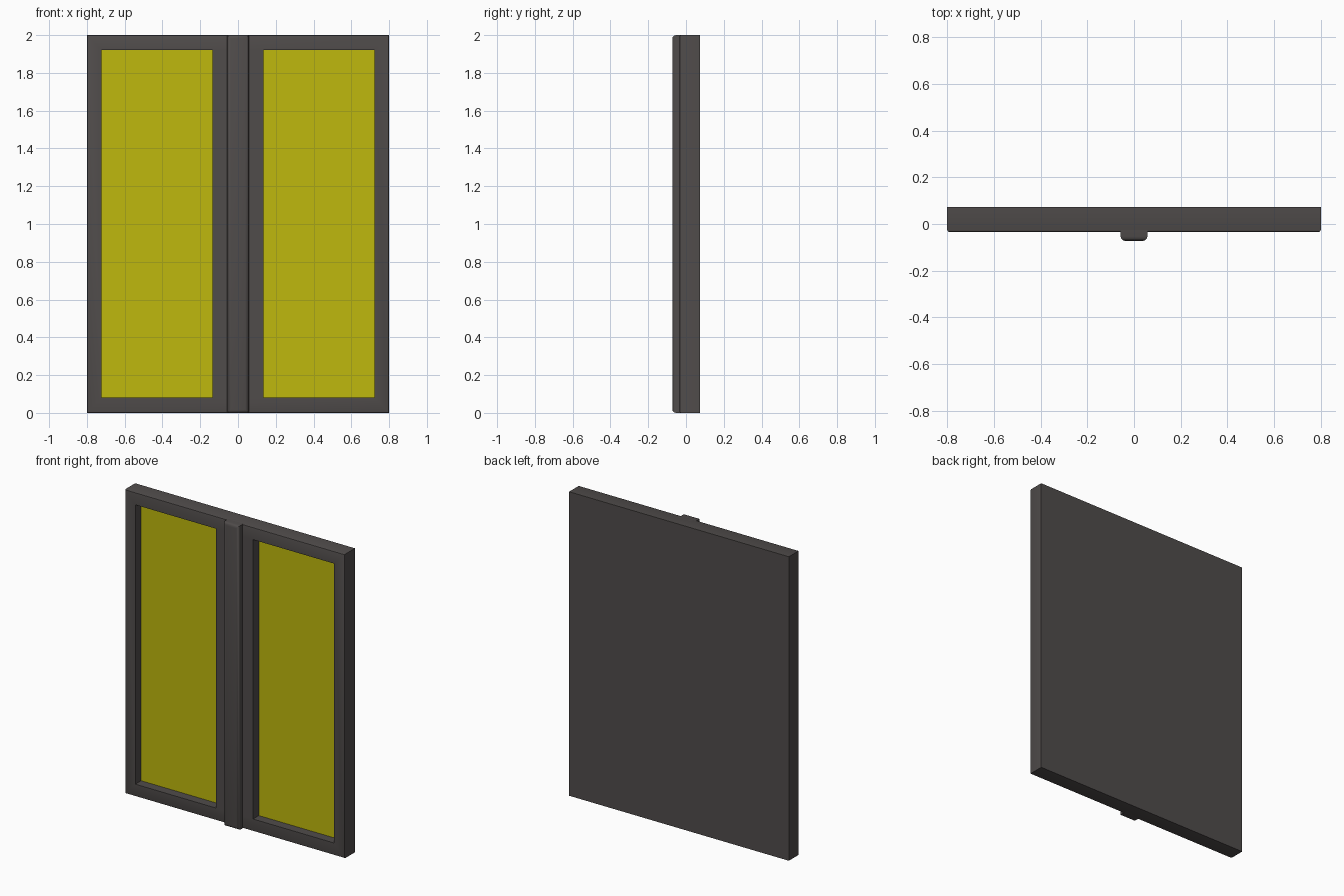
import bpy
import bmesh
from mathutils import Vector

default = bpy.data.objects.get("Cube")
if default:
    bpy.data.objects.remove(default, do_unlink=True)

W, H = 0.8, 2.0                 # half width, height
BACK, FRONT, POST = 0.073, -0.035, -0.072
GLASS = 0.025                   # depth of the pane surface


def material(name, rgb):
    m = bpy.data.materials.new(name)
    m.use_nodes = True
    m.diffuse_color = (*rgb, 1)
    m.node_tree.nodes["Principled BSDF"].inputs["Base Color"].default_value = (*rgb, 1)
    return m


def box(name, low, high, mat, bevel=0.0, segments=1):
    """Box between two corners; bevel rounds only the edges of its front face."""
    low, high = Vector(low), Vector(high)
    bm = bmesh.new()
    bmesh.ops.create_cube(bm, size=1)
    for v in bm.verts:
        v.co = (low + high) / 2 + v.co * (high - low)
    if bevel:
        edges = [e for e in bm.edges if all(v.co.y < low.y + 1e-4 for v in e.verts)]
        bmesh.ops.bevel(bm, geom=edges, offset=bevel, segments=segments,
                        profile=0.5, affect='EDGES')
    mesh = bpy.data.meshes.new(name)
    bm.to_mesh(mesh)
    bm.free()
    mesh.materials.append(mat)
    obj = bpy.data.objects.new(name, mesh)
    bpy.context.collection.objects.link(obj)
    return obj


charcoal = material("charcoal frame", (0.08, 0.072, 0.07))
yellow = material("yellow glass", (0.52, 0.485, 0.004))

# Frame slab with softened front rim, and the central post
frame = box("window_frame", (-W, FRONT, 0), (W, BACK, H), charcoal, 0.01, 2)
post = box("center_post", (-0.057, POST, 0), (0.057, 0, H), charcoal, 0.018, 3)

# Recessed panes, one on each side
for side, sign in (("left", 1), ("right", -1)):
    x0, x1 = sorted((sign * 0.134, sign * 0.723))
    z0, z1 = 0.082, 1.92
    cutter = box(side + "_opening_cutter", (x0, -0.2, z0),
                 (x1, GLASS + 0.005, z1), charcoal)
    cutter.hide_render = True
    cut = frame.modifiers.new(side + " opening", 'BOOLEAN')
    cut.operation, cut.solver, cut.object = 'DIFFERENCE', 'EXACT', cutter
    bpy.context.view_layer.objects.active = frame
    bpy.ops.object.modifier_apply(modifier=cut.name)
    bpy.data.objects.remove(cutter, do_unlink=True)
    box(side + "_glass_pane", (x0, GLASS, z0), (x1, GLASS + 0.007, z1), yellow)

# Smooth only the rounded rims
for obj in (frame, post):
    bpy.ops.object.select_all(action='DESELECT')
    obj.select_set(True)
    bpy.context.view_layer.objects.active = obj
    bpy.ops.object.shade_smooth_by_angle(angle=0.6)
